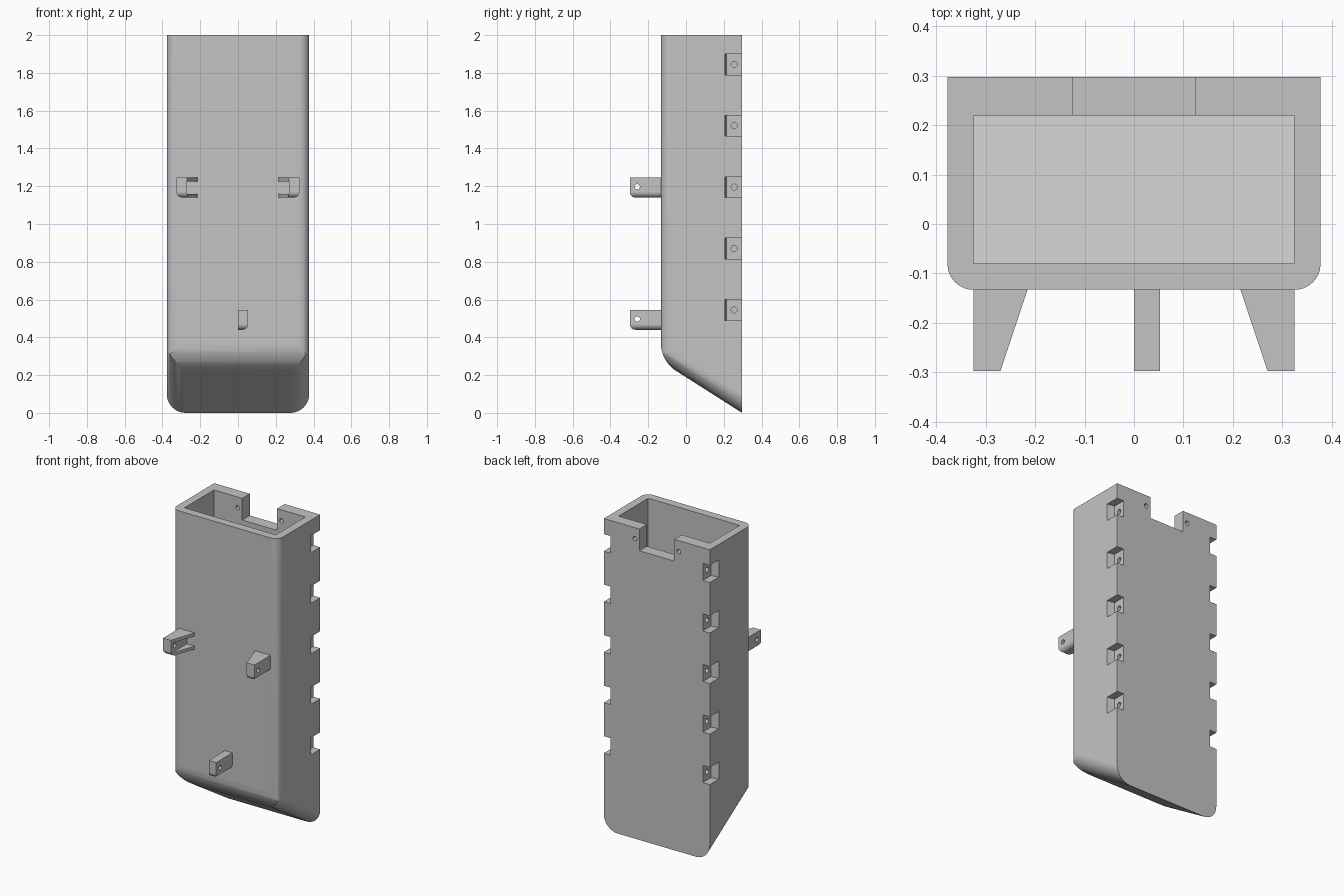
import bpy, bmesh, math
from mathutils import Vector

old = bpy.data.objects.get("Cube")
if old:
    bpy.data.objects.remove(old, do_unlink=True)

grey = bpy.data.materials.new("light_grey")
grey.use_nodes = True
grey.diffuse_color = (0.55, 0.55, 0.55, 1)
grey.node_tree.nodes["Principled BSDF"].inputs["Base Color"].default_value = (0.55, 0.55, 0.55, 1)

# Order of (u, v, extrusion) for each extrusion axis
PLACE = {"x": lambda u, v, t: (t, u, v),
         "y": lambda u, v, t: (u, t, v),
         "z": lambda u, v, t: (u, v, t)}


def rounded(points, steps=10):
    """Outline from (u, v, radius) corners, with arcs where radius > 0."""
    out = []
    for i, (u, v, r) in enumerate(points):
        p = Vector((u, v))
        if not r:
            out.append(p)
            continue
        a = (Vector(points[i - 1][:2]) - p).normalized()
        b = (Vector(points[(i + 1) % len(points)][:2]) - p).normalized()
        half = a.angle(b) / 2
        centre = p + (a + b).normalized() * (r / math.sin(half))
        start = p + a * (r / math.tan(half)) - centre
        end = p + b * (r / math.tan(half)) - centre
        sweep = start.angle(end)
        for k in range(steps + 1):
            t = k / steps
            out.append(centre + (start * math.sin((1 - t) * sweep)
                                 + end * math.sin(t * sweep)) / math.sin(sweep))
    return out


def prism(name, outline, axis, lo, hi, shear=0, round_edges=None, radius=0):
    bm = bmesh.new()
    rings = [[bm.verts.new(PLACE[axis](p[0], p[1], t)) for p in outline] for t in (lo, hi)]
    n = len(outline)
    bm.faces.new(rings[0])
    bm.faces.new(rings[1])
    for i in range(n):
        j = (i + 1) % n
        bm.faces.new((rings[0][i], rings[0][j], rings[1][j], rings[1][i]))
    for v in bm.verts:
        v.co.z += shear * (BACK - v.co.y)
    bmesh.ops.recalc_face_normals(bm, faces=bm.faces)
    if round_edges:
        edges = [e for e in bm.edges if round_edges(e.verts[0].co, e.verts[1].co)]
        bmesh.ops.bevel(bm, geom=edges, offset=radius, segments=8, profile=0.5, affect="EDGES")
    mesh = bpy.data.meshes.new(name)
    bm.to_mesh(mesh)
    bm.free()
    mesh.materials.append(grey)
    obj = bpy.data.objects.new(name, mesh)
    bpy.context.collection.objects.link(obj)
    return obj


def box(name, x, y, z):
    return prism(name, [(x[0], y[0]), (x[1], y[0]), (x[1], y[1]), (x[0], y[1])], "z", *z)


def rod(name, u, v, r, axis, lo, hi):
    ring = [(u + r * math.cos(k * math.tau / 24), v + r * math.sin(k * math.tau / 24))
            for k in range(24)]
    return prism(name, ring, axis, lo, hi)


def activate(obj):
    bpy.ops.object.select_all(action="DESELECT")
    obj.select_set(True)
    bpy.context.view_layer.objects.active = obj


def combine(obj, tool, operation="DIFFERENCE"):
    activate(obj)
    tool.hide_render = True
    mod = obj.modifiers.new("combine", "BOOLEAN")
    mod.operation, mod.object, mod.solver = operation, tool, "EXACT"
    bpy.ops.object.modifier_apply(modifier=mod.name)
    bpy.data.objects.remove(tool, do_unlink=True)


def finish(obj):
    activate(obj)
    bpy.ops.object.shade_smooth_by_angle(angle=math.radians(30))
    mod = obj.modifiers.new("even_shading", "WEIGHTED_NORMAL")
    mod.keep_sharp = True


W, FRONT, BACK, TOP = 0.377, -0.133, 0.297, 2.0
SLOPE = 0.637
EPS = 0.0004

# Body: sloped trough with round lower corners, trimmed by plan and side outlines
body = prism("body", rounded([(-W, 0, 0.1), (W, 0, 0.1), (W, 2.2, 0), (-W, 2.2, 0)]),
             "y", -0.3, BACK, shear=SLOPE)
we = W + EPS
combine(body, prism("plan_trim", rounded([(-we, FRONT, 0.052), (we, FRONT, 0.052),
                                          (we, 0.4, 0), (-we, 0.4, 0)]), "z", -1, 3), "INTERSECT")


def slope_z(y):
    return SLOPE * (BACK - y)


combine(body, prism("side_trim", rounded([(FRONT - EPS, slope_z(FRONT) - EPS, 0.178),
                                          (0.4, slope_z(0.4) - EPS, 0), (0.4, TOP, 0),
                                          (FRONT - EPS, TOP, 0)]), "x", -1, 1), "INTERSECT")

# Inner cavity with a sloped floor
y0, y1 = -0.08, 0.22
floor = 0.065
combine(body, prism("cavity", [(y0, slope_z(y0) + floor), (y1, slope_z(y1) + floor),
                               (y1, 2.1), (y0, 2.1)], "x", -0.325, 0.325))

# Slot in the back wall and its screw holes
combine(body, box("slot", (-0.124, 0.124), (0.15, 0.4), (1.86, 2.2)))
for s in (-1, 1):
    combine(body, rod("slot_hole", s * 0.156, 1.93, 0.014, "y", 0.15, 0.4))

# Notches with screw holes along both back edges
for s in (-1, 1):
    wedge = [(s * x, y) for x, y in ((0.328, 0.215), (0.42, 0.197), (0.42, 0.4), (0.328, 0.4))]
    for k in range(5):
        z = 0.545 + 0.325 * k
        combine(body, prism("notch", wedge, "z", z - 0.055, z + 0.055))
        combine(body, rod("notch_hole", 0.255, z, 0.016, "x", *sorted((s * 0.25, s * 0.35))))
finish(body)


# Front lugs: lower front and lower outer edges rounded, pin hole across
def lug(name, plan, z, outer_x):
    def lower_edge(a, b):
        low = max(a.z, b.z) < z + 0.001
        front = max(a.y, b.y) < -0.296
        outer = abs(a.x - outer_x) + abs(b.x - outer_x) < 0.001
        return low and (front or outer)

    obj = prism(name, plan, "z", z, z + 0.105, round_edges=lower_edge, radius=0.03)
    combine(obj, rod("pin_hole", -0.258, z + 0.057, 0.014, "x", -1, 1))
    return obj


for s, side in ((1, "left"), (-1, "right")):
    plan = [(s * x, y) for x, y in ((0.27, -0.297), (0.325, -0.297), (0.325, -0.12), (0.211, -0.12))]
    arm = lug("upper_lug_" + side, plan, 1.14, s * 0.325)
    # Gap that leaves two thin webs
    combine(arm, box("web_gap", sorted((s * 0.1, s * 0.27)), (-0.4, 0), (1.16, 1.225)))
    finish(arm)

finish(lug("lower_lug", [(0, -0.297), (0.053, -0.297), (0.053, -0.12), (0, -0.12)], 0.44, 0.053))
